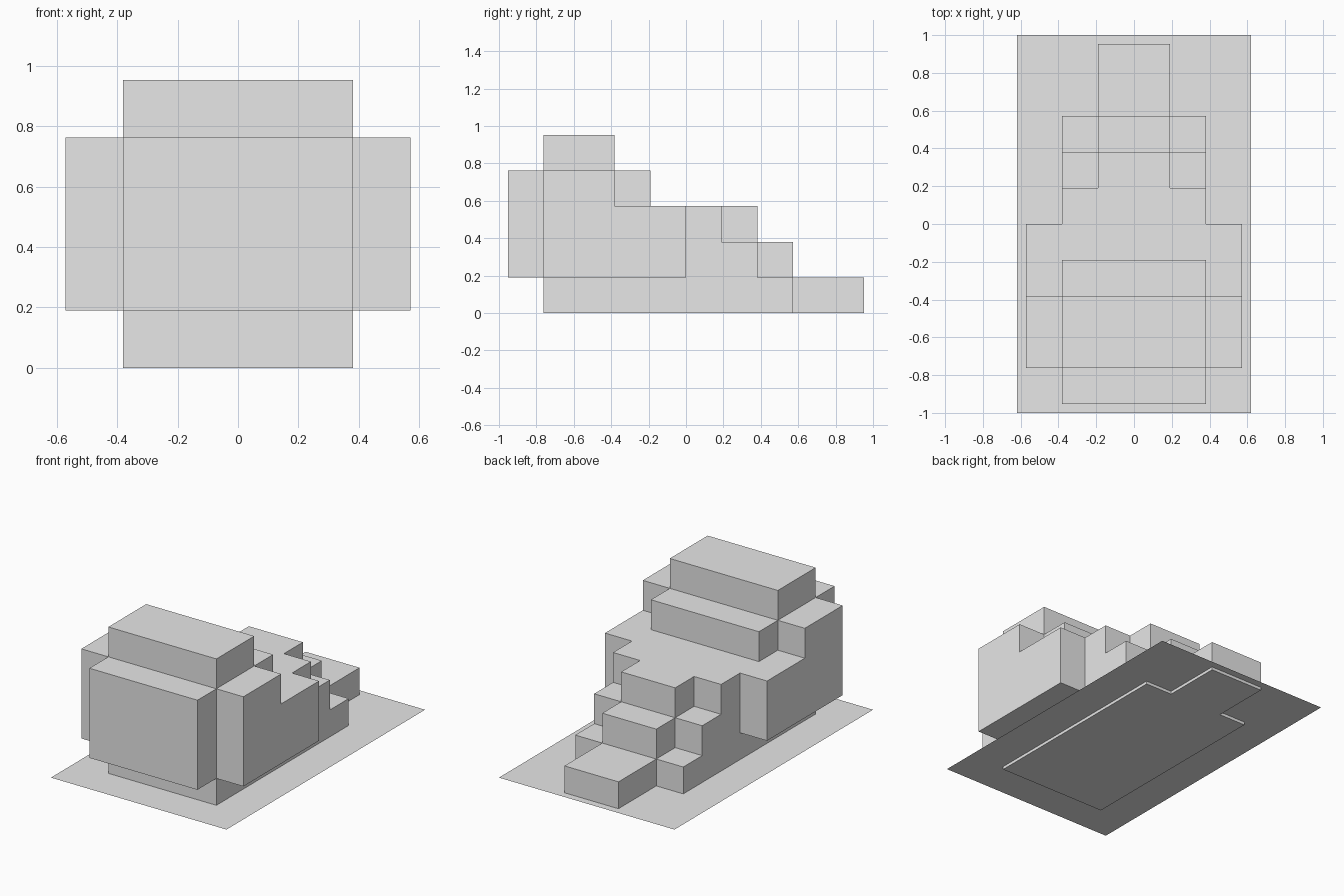
import bpy
import bmesh
from mathutils import Vector

cube = bpy.data.objects.get("Cube")
if cube:
    bpy.data.objects.remove(cube, do_unlink=True)

U = 2 / 10.5  # edge of one block

grey = bpy.data.materials.new("plain grey")
grey.use_nodes = True
grey.diffuse_color = (0.8, 0.8, 0.8, 1)
grey.node_tree.nodes["Principled BSDF"].inputs["Base Color"].default_value = (0.8, 0.8, 0.8, 1)


def add_object(name, bm):
    mesh = bpy.data.meshes.new(name)
    bm.to_mesh(mesh)
    bm.free()
    mesh.materials.append(grey)
    obj = bpy.data.objects.new(name, mesh)
    bpy.context.collection.objects.link(obj)
    return obj


# Symmetric runs of blocks: half width, y start, y end, z start, z end
runs = [
    (2, -4, 3, 0, 1),   # base
    (1, 3, 5, 0, 1),    # tail step
    (1, 2, 3, 1, 2),    # middle step
    (2, -5, 2, 1, 2),   # lower body
    (2, -5, 1, 2, 3),   # upper body
    (1, 1, 2, 2, 3),    # upper step
    (3, -4, 0, 1, 3),   # side bulges
    (3, -4, -2, 3, 4),  # raised sides
    (2, -5, -1, 3, 4),  # shoulder
    (2, -4, -2, 4, 5),  # crown
]
cells = {(x, y, z)
         for w, y0, y1, z0, z1 in runs
         for x in range(-w, w)
         for y in range(y0, y1)
         for z in range(z0, z1)}

# Stepped body: keep only the exposed block faces, then merge flat areas
bm = bmesh.new()
for cell in cells:
    centre = Vector(cell) + Vector((0.5, 0.5, 0.5))
    for axis in range(3):
        for sign in (-1, 1):
            normal = Vector((0, 0, 0))
            normal[axis] = sign
            if tuple(int(c) for c in Vector(cell) + normal) in cells:
                continue
            a = Vector((0, 0, 0))
            a[(axis + 1) % 3] = 0.5
            b = normal.cross(a)
            mid = centre + normal / 2
            bm.faces.new([bm.verts.new((mid + s * a + t * b) * U)
                          for s, t in ((-1, -1), (1, -1), (1, 1), (-1, 1))])
bmesh.ops.remove_doubles(bm, verts=bm.verts, dist=0.001)
bmesh.ops.recalc_face_normals(bm, faces=bm.faces)
bmesh.ops.dissolve_limit(bm, angle_limit=0.01, verts=bm.verts, edges=bm.edges)
add_object("stepped_body", bm)

# Thin ground sheet, set just above the underside of the body
bm = bmesh.new()
bmesh.ops.create_grid(bm, x_segments=1, y_segments=1, size=1)
bmesh.ops.scale(bm, vec=(3.25 * U, 1, 1), verts=bm.verts)
sheet = add_object("base_sheet", bm)
sheet.location.z = 0.1 * U
